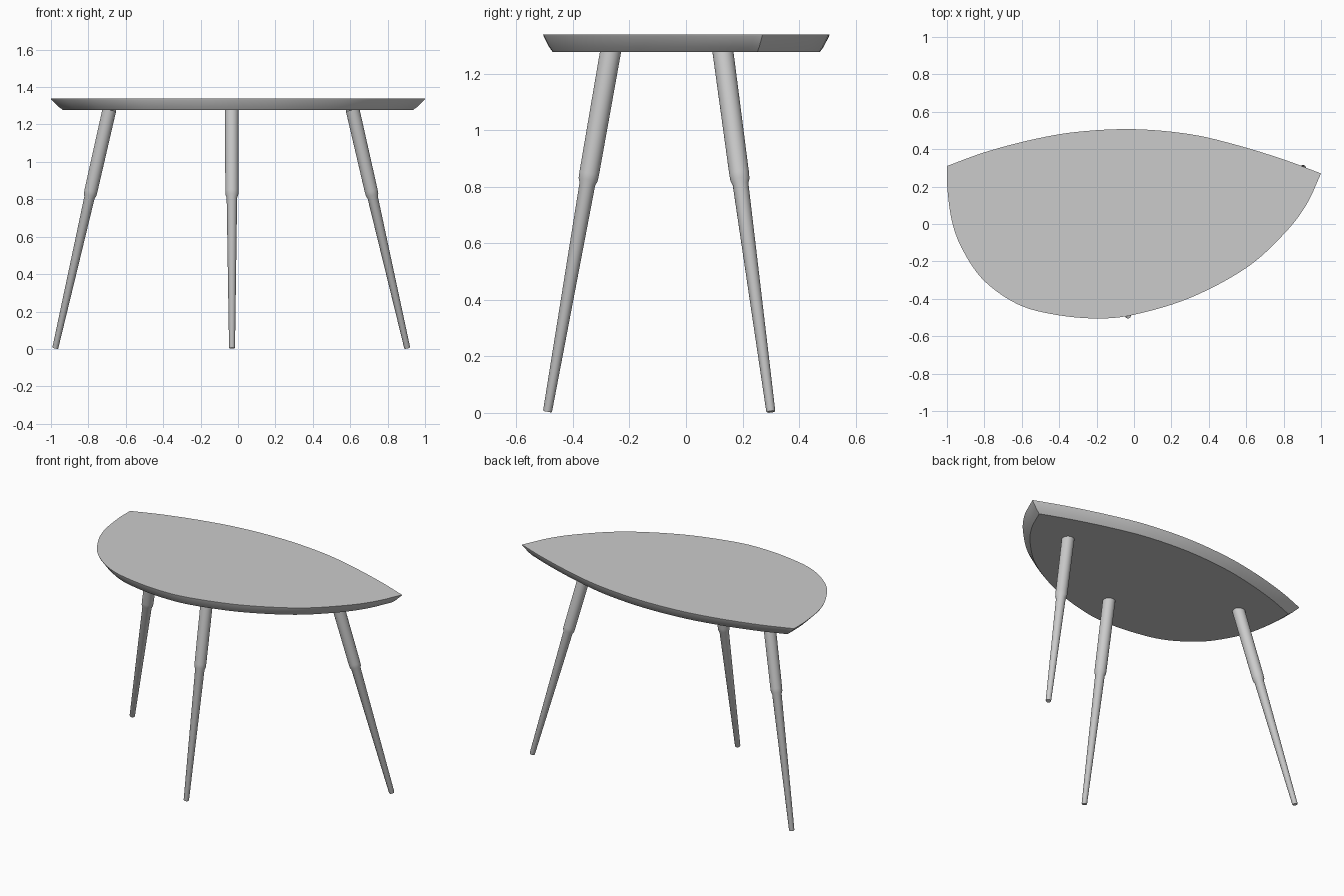
import bpy, bmesh, math
from mathutils import Vector

if "Cube" in bpy.data.objects:
    bpy.data.objects.remove(bpy.data.objects["Cube"])


def spline(pts, steps=6):
    """Smooth curve through the points, without the last point."""
    p = [Vector(q) for q in pts]
    p = [2 * p[0] - p[1]] + p + [2 * p[-1] - p[-2]]
    out = []
    for i in range(1, len(p) - 2):
        a, b, c, d = p[i - 1:i + 3]
        for s in range(steps):
            t = s / steps
            out.append(0.5 * (2 * b + (c - a) * t + (2 * a - 5 * b + 4 * c - d) * t ** 2
                              + (3 * b - a - 3 * c + d) * t ** 3))
    return out


def loft(name, rings, angle):
    """Closed solid through a stack of equal rings, bottom to top."""
    bm = bmesh.new()
    vs = [[bm.verts.new(co) for co in ring] for ring in rings]
    n = len(vs[0])
    for lo, hi in zip(vs, vs[1:]):
        for i in range(n):
            j = (i + 1) % n
            bm.faces.new((lo[i], lo[j], hi[j], hi[i]))
    bm.faces.new(vs[0][::-1])
    bm.faces.new(vs[-1])
    bmesh.ops.recalc_face_normals(bm, faces=bm.faces)
    me = bpy.data.meshes.new(name)
    bm.to_mesh(me)
    bm.free()
    ob = bpy.data.objects.new(name, me)
    bpy.context.collection.objects.link(ob)
    bpy.ops.object.select_all(action='DESELECT')
    ob.select_set(True)
    bpy.context.view_layer.objects.active = ob
    bpy.ops.object.shade_smooth_by_angle(angle=math.radians(angle))
    return ob


# Leaf-shaped top: two curved sides meeting at two sharp corners
front_side = [(-1, 0.31), (-0.997, 0.18), (-0.97, 0), (-0.91, -0.15), (-0.8, -0.305),
              (-0.62, -0.43), (-0.42, -0.485), (-0.2, -0.505), (0, -0.485), (0.3, -0.395),
              (0.6, -0.235), (0.8, -0.055), (0.92, 0.1), (1, 0.27)]
back_side = [(1, 0.27), (0.8, 0.345), (0.55, 0.422), (0.3, 0.48), (0, 0.507),
             (-0.3, 0.493), (-0.55, 0.45), (-0.8, 0.383), (-1, 0.31)]
outline = spline(front_side) + spline(back_side)

# Undercut edge, narrowing towards the underside
edge = [(0.935, 1.277), (0.96, 1.295), (0.998, 1.333), (1.0, 1.338)]
loft("table_top", [[(p.x * s, p.y * s, z) for p in outline] for s, z in edge], 25)

# Tapered legs with a stepped collar: (fraction of length, radius)
LEG = [(0, 0.014), (0.003, 0.016), (0.63, 0.028), (0.642, 0.034), (0.66, 0.035), (1, 0.037)]


def leg(name, foot, top, sides=32):
    foot, top = Vector(foot), Vector(top)
    q = (top - foot).to_track_quat('Z', 'Y')
    rings = []
    for t, r in LEG:
        c = foot.lerp(top, t)
        rings.append([c + q @ Vector((r * math.cos(a), r * math.sin(a), 0))
                      for a in (2 * math.pi * k / sides for k in range(sides))])
    loft(name, rings, 40)


leg("back_left_leg", (-0.977, 0.30, 0.004), (-0.687, 0.13, 1.282))
leg("back_right_leg", (0.905, 0.30, 0.004), (0.612, 0.13, 1.282))
leg("front_leg", (-0.032, -0.49, 0.004), (-0.033, -0.266, 1.282))
